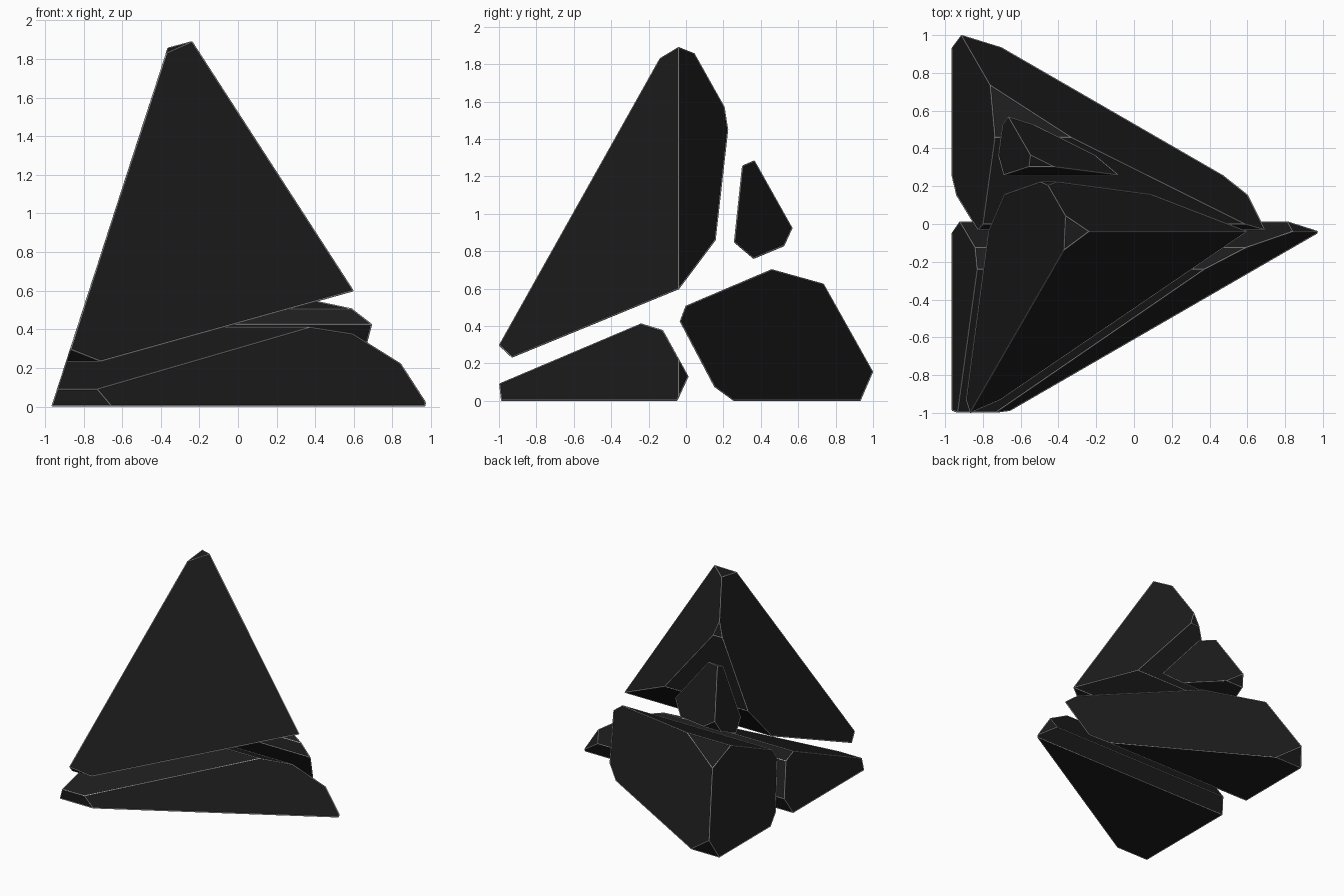
import bpy, bmesh, math
from mathutils import Vector

if "Cube" in bpy.data.objects:
    bpy.data.objects.remove(bpy.data.objects["Cube"])

# Dark stone body, pale lines along every edge


def material(name, value):
    m = bpy.data.materials.new(name)
    m.diffuse_color = (value, value, value, 1)
    m.use_nodes = True
    m.node_tree.nodes["Principled BSDF"].inputs["Base Color"].default_value = m.diffuse_color
    return m


stone = material("black_stone", 0.012)
pale = material("pale_edge", 0.6)

# The unbroken spike: a regular three-sided pyramid
CENTRE, RADIUS, HEIGHT = Vector((-0.314, -0.04, 0.004)), 1.295, 2.0


def spike():
    bm = bmesh.new()
    base = [bm.verts.new(CENTRE + RADIUS * Vector((math.cos(a), math.sin(a), 0)))
            for a in (0, math.tau / 3, 2 * math.tau / 3)]
    apex = bm.verts.new(CENTRE + Vector((0, 0, HEIGHT)))
    bm.faces.new(base[::-1])
    for i in range(3):
        bm.faces.new((base[i], base[(i + 1) % 3], apex))
    return bm


def cut(bm, point, normal):
    """Remove everything on the normal's side and close the hole."""
    geom = bm.verts[:] + bm.edges[:] + bm.faces[:]
    res = bmesh.ops.bisect_plane(bm, geom=geom, dist=1e-5, plane_co=point,
                                 plane_no=normal, clear_outer=True)
    edges = [e for e in res["geom_cut"]
             if isinstance(e, bmesh.types.BMEdge) and e.is_boundary]
    if edges:
        bmesh.ops.edgeloop_fill(bm, edges=edges)


def shard(name, outline, cap=None):
    """Break a piece off the spike along a counter-clockwise (y, z) outline."""
    bm = spike()
    for (y0, z0), (y1, z1) in zip(outline, outline[1:]):
        cut(bm, Vector((0, y0, z0)), Vector((0, z1 - z0, y0 - y1)).normalized())
    if cap:
        cut(bm, Vector(cap[0]), Vector(cap[1]).normalized())
    bmesh.ops.recalc_face_normals(bm, faces=bm.faces)
    mesh = bpy.data.meshes.new(name)
    bm.to_mesh(mesh)
    mesh.materials.append(stone)
    bpy.context.collection.objects.link(bpy.data.objects.new(name, mesh))

    # Thin pale rods along the edges
    rods = bpy.data.curves.new(name + "_edges", "CURVE")
    rods.dimensions = "3D"
    rods.bevel_depth = 0.004
    rods.bevel_resolution = 0
    rods.use_fill_caps = True
    for e in bm.edges:
        line = rods.splines.new("POLY")
        line.points.add(1)
        for p, v in zip(line.points, e.verts):
            p.co = (*v.co, 1)
    rods.materials.append(pale)
    bpy.context.collection.objects.link(bpy.data.objects.new(name + "_edges", rods))
    bm.free()


# Tall upper shard with a chipped tip
shard("peak_shard",
      [(-1.0, 0.3), (-0.93, 0.235), (-0.04, 0.6), (0.155, 0.86),
       (0.222, 1.45), (0.204, 1.565)],
      cap=((-0.2425, -0.04, 1.887), (-0.355, -0.127, 1)))

# Low wedge at the front
shard("front_base_shard",
      [(-0.05, 0), (0.01, 0.13), (-0.125, 0.375), (-0.24, 0.41),
       (-0.995, 0.09), (-0.985, 0)])

# Large block at the back
shard("back_base_shard",
      [(0.93, 0), (1.149, 0.507), (0.458, 0.7), (0, 0.505),
       (-0.03, 0.425), (0.153, 0.078), (0.26, 0)])

# Small chip above the back block
shard("back_chip",
      [(0.821, 1.475), (0.303, 1.255), (0.26, 0.849), (0.362, 0.763),
       (0.523, 0.83), (0.821, 1.475)])
